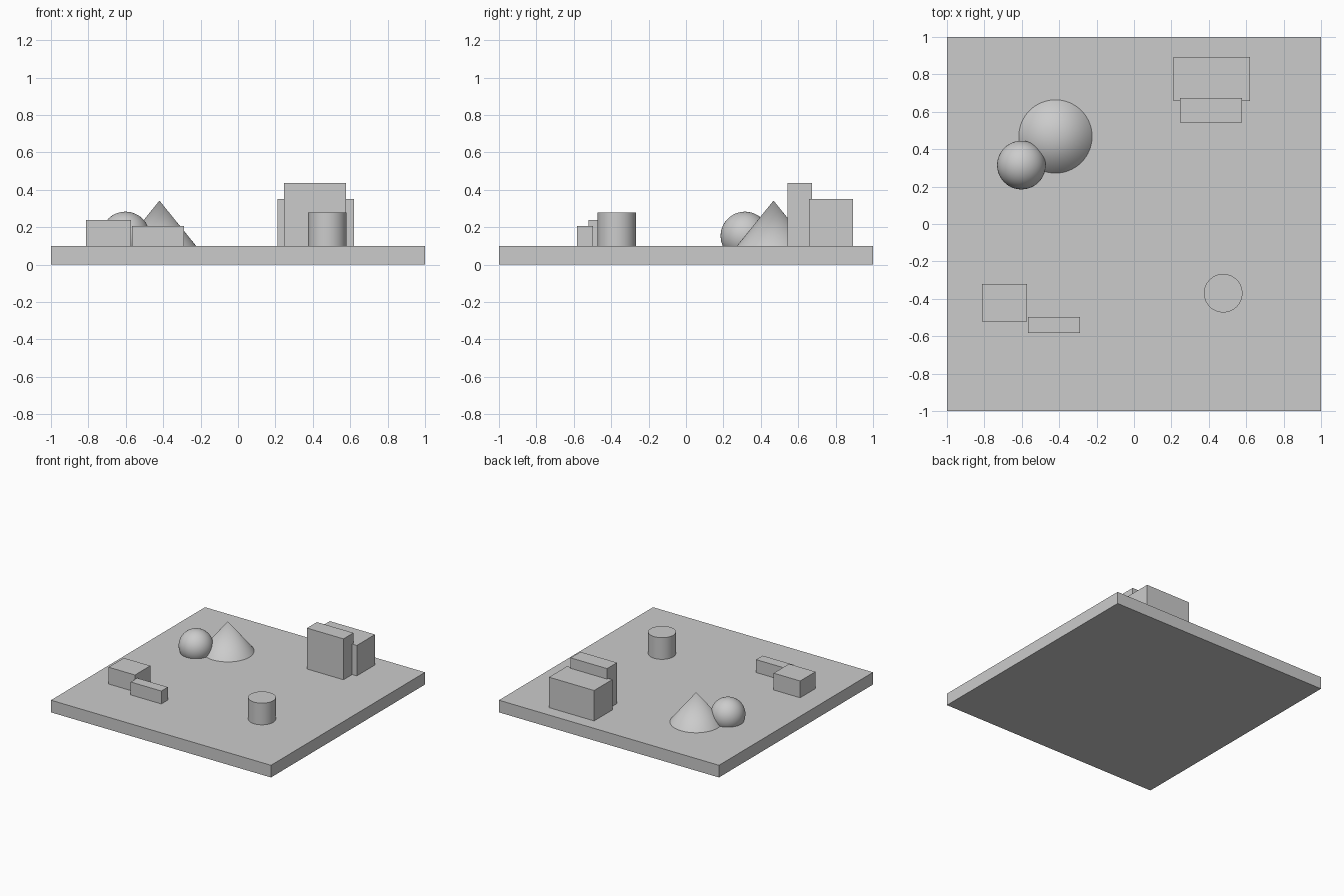
import bpy
from math import radians

default = bpy.data.objects.get("Cube")
if default:
    bpy.data.objects.remove(default, do_unlink=True)

COLOR = (0.6, 0.6, 0.6, 1.0)
grey = bpy.data.materials.new("plain grey")
grey.use_nodes = True
grey.diffuse_color = COLOR
grey.node_tree.nodes["Principled BSDF"].inputs["Base Color"].default_value = COLOR

BOARD_TOP = 0.10


def finish(name, smooth=False):
    obj = bpy.context.object
    obj.name = name
    obj.data.materials.append(grey)
    if smooth:
        bpy.ops.object.shade_smooth_by_angle(angle=radians(35))
    return obj


def block(name, x, y, z):
    """Box spanning the given (low, high) ranges."""
    spans = (x, y, z)
    bpy.ops.mesh.primitive_cube_add(size=1, location=[(a + b) / 2 for a, b in spans])
    obj = finish(name)
    obj.scale = [b - a for a, b in spans]
    bpy.ops.object.transform_apply(location=False, rotation=False, scale=True)


# Flat square board
block("base_board", (-1, 1), (-1, 1), (0, BOARD_TOP))

# Rectangular blocks standing on the board
block("wide_block", (0.21, 0.62), (0.657, 0.893), (BOARD_TOP, 0.35))
block("tall_block", (0.246, 0.578), (0.544, 0.673), (BOARD_TOP, 0.436))
block("low_block", (-0.813, -0.572), (-0.52, -0.321), (BOARD_TOP, 0.238))
block("small_block", (-0.567, -0.289), (-0.583, -0.498), (BOARD_TOP, 0.206))

# Upright cylinder
height = 0.278 - BOARD_TOP
bpy.ops.mesh.primitive_cylinder_add(vertices=64, radius=0.103, depth=height,
                                    location=(0.477, -0.37, BOARD_TOP + height / 2))
finish("cylinder", smooth=True)

# Cone
height = 0.342 - BOARD_TOP
bpy.ops.mesh.primitive_cone_add(vertices=64, radius1=0.196, radius2=0, depth=height,
                                location=(-0.42, 0.468, BOARD_TOP + height / 2))
finish("cone", smooth=True)

# Ball partly sunk into the board
bpy.ops.mesh.primitive_uv_sphere_add(segments=48, ring_count=24, radius=0.13,
                                     location=(-0.602, 0.315, 0.153))
finish("ball", smooth=True)
